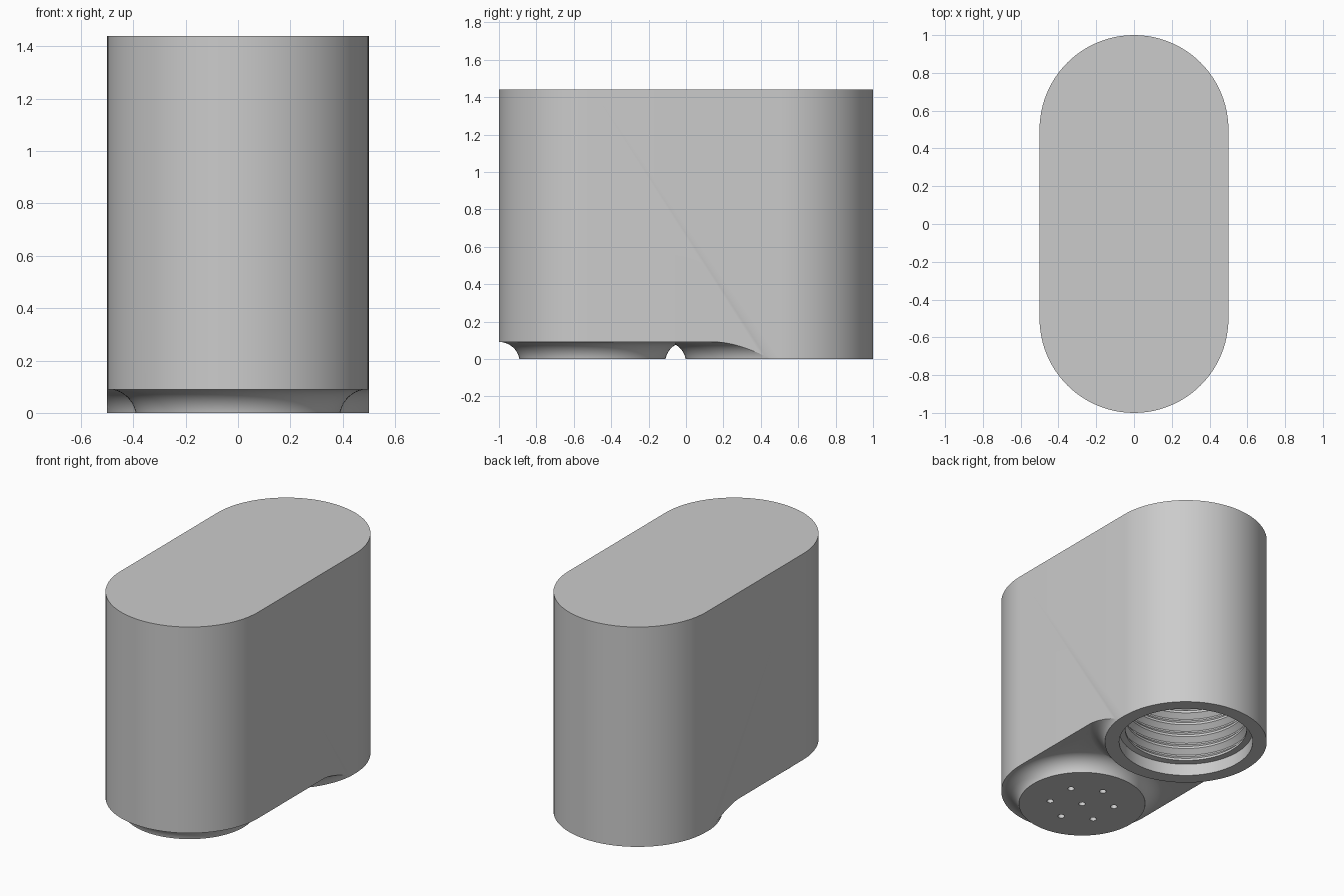
import bpy, bmesh, math

if "Cube" in bpy.data.objects:
    bpy.data.objects.remove(bpy.data.objects["Cube"])

SEG = 96
GREY = bpy.data.materials.new("plain grey")
GREY.diffuse_color = (0.6, 0.6, 0.6, 1)
GREY.use_nodes = True
GREY.node_tree.nodes["Principled BSDF"].inputs["Base Color"].default_value = GREY.diffuse_color


def make_object(name, bm):
    bmesh.ops.recalc_face_normals(bm, faces=bm.faces)
    mesh = bpy.data.meshes.new(name)
    bm.to_mesh(mesh)
    bm.free()
    mesh.materials.append(GREY)
    obj = bpy.data.objects.new(name, mesh)
    bpy.context.collection.objects.link(obj)
    return obj


def prism(name, outline, z0, z1):
    bm = bmesh.new()
    face = bm.faces.new([bm.verts.new((x, y, z0)) for x, y in outline])
    res = bmesh.ops.extrude_face_region(bm, geom=[face])
    verts = [g for g in res["geom"] if isinstance(g, bmesh.types.BMVert)]
    bmesh.ops.translate(bm, verts=verts, vec=(0, 0, z1 - z0))
    return make_object(name, bm)


def lathe(name, profile, x, y, seg=SEG):
    """Closed solid of revolution from (radius, z) pairs, capped at both ends."""
    bm = bmesh.new()
    rings = []
    for r, z in profile:
        rings.append([bm.verts.new((x + r * math.cos(2 * math.pi * i / seg),
                                    y + r * math.sin(2 * math.pi * i / seg), z))
                      for i in range(seg)])
    for a, b in zip(rings, rings[1:]):
        for i in range(seg):
            j = (i + 1) % seg
            bm.faces.new((a[i], a[j], b[j], b[i]))
    bm.faces.new(rings[0])
    bm.faces.new(rings[-1])
    return make_object(name, bm)


def cut(target, cutter):
    mod = target.modifiers.new("cut", 'BOOLEAN')
    mod.operation = 'DIFFERENCE'
    mod.solver = 'EXACT'
    mod.object = cutter
    bpy.context.view_layer.objects.active = target
    bpy.ops.object.modifier_apply(modifier=mod.name)
    bpy.data.objects.remove(cutter)


def flare(foot, top):
    """Concave quarter-round from a foot radius out to a top radius."""
    r = top - foot
    arc = [(top - r * math.cos(a), -0.02 + r * math.sin(a))
           for a in (math.pi / 2 * k / 14 for k in range(15))]
    return [(foot, -0.2)] + arc + [(top, 0.2)]


# Body: tall block with rounded ends
outline = []
for cy, start in ((0.5, 0), (-0.5, math.pi)):
    for k in range(SEG // 2 + 1):
        a = start + math.pi * k / (SEG // 2)
        outline.append((0.5 * math.cos(a), cy + 0.5 * math.sin(a)))
body = prism("body", outline, 0, 1.44)

# Underside relief, leaving the spray foot and the flared socket collar
relief = prism("relief_cutter", [(-0.8, -1.3), (0.8, -1.3), (0.8, 0.48), (-0.8, 0.48)], -0.1, 0.09)
cut(relief, lathe("spray_foot", flare(0.389, 0.5), 0, -0.5))
cut(relief, lathe("socket_collar", flare(0.5, 0.611), 0, 0.5))
cut(body, relief)

# Threaded socket
profile = [(0.413, -0.1), (0.413, 0.08), (0.375, 0.085)]
pitch = 0.085
for k in range(7):
    z = 0.10 + k * pitch
    profile += [(0.375, z), (0.405, z + 0.03), (0.405, z + 0.04), (0.375, z + 0.07)]
profile.append((0.375, 0.74))
cut(body, lathe("socket_cutter", profile, 0, 0.5))

# Spray holes: one in the middle and six around it
holes = [(0, -0.5)] + [(0.2 * math.cos(math.radians(a)), -0.5 + 0.2 * math.sin(math.radians(a)))
                       for a in range(30, 390, 60)]
for x, y in holes:
    cut(body, lathe("hole_cutter", [(0.021, -0.1), (0.021, 0.3)], x, y, 20))

bpy.ops.object.select_all(action='DESELECT')
body.select_set(True)
bpy.context.view_layer.objects.active = body
bpy.ops.object.shade_smooth_by_angle(angle=math.radians(25))
